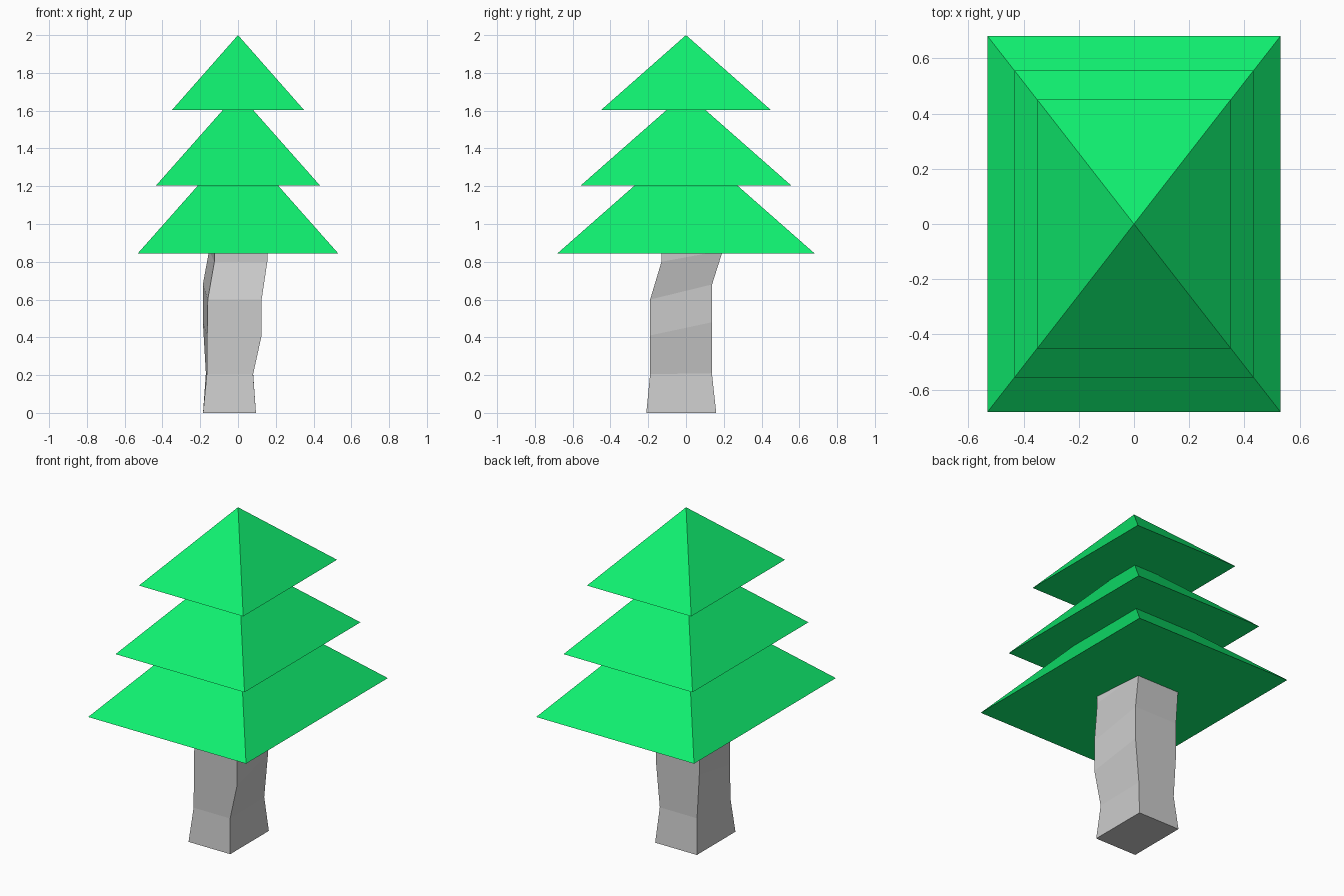
import bpy

if "Cube" in bpy.data.objects:
    bpy.data.objects.remove(bpy.data.objects["Cube"])

green = bpy.data.materials.new("leaf_green")
green.diffuse_color = (0.005, 0.87, 0.16, 1)
green.use_nodes = True
green.node_tree.nodes["Principled BSDF"].inputs["Base Color"].default_value = green.diffuse_color


def make_object(name, verts, faces, material=None):
    mesh = bpy.data.meshes.new(name)
    mesh.from_pydata(verts, [], faces)
    mesh.update()
    obj = bpy.data.objects.new(name, mesh)
    bpy.context.collection.objects.link(obj)
    if material:
        mesh.materials.append(material)
    return obj


def foliage(name, hx, hy, base, tip):
    verts = [(-hx, -hy, base), (hx, -hy, base), (hx, hy, base), (-hx, hy, base), (0, 0, tip)]
    sides = [(i, (i + 1) % 4, 4) for i in range(4)]
    make_object(name, verts, sides + [(3, 2, 1, 0)], green)


# Three stacked pyramids of foliage
foliage("lower_foliage", 0.53, 0.68, 0.845, 1.443)
foliage("middle_foliage", 0.433, 0.556, 1.205, 1.694)
foliage("upper_foliage", 0.35, 0.45, 1.603, 2.0)

# Crooked trunk: front left x, front right x, back left x, back right x,
# front y, back y, front z, back z for each ring
rings = [
    (-0.185, 0.095, -0.185, 0.095, -0.21, 0.16, 0.0, 0.0),
    (-0.165, 0.08, -0.17, 0.08, -0.19, 0.137, 0.205, 0.21),
    (-0.163, 0.125, -0.186, 0.105, -0.19, 0.138, 0.41, 0.48),
    (-0.16, 0.125, -0.186, 0.105, -0.19, 0.138, 0.60, 0.68),
    (-0.125, 0.155, -0.153, 0.13, -0.13, 0.195, 0.80, 0.86),
    (-0.125, 0.155, -0.153, 0.13, -0.13, 0.195, 0.95, 0.95),
]
verts = []
for fl, fr, bl, br, fy, by, fz, bz in rings:
    verts += [(fl, fy, fz), (fr, fy, fz), (br, by, bz), (bl, by, bz)]
faces = [(3, 2, 1, 0)]
for r in range(len(rings) - 1):
    a = 4 * r
    for i in range(4):
        j = (i + 1) % 4
        faces.append((a + i, a + j, a + 4 + j, a + 4 + i))
last = len(verts) - 4
faces.append((last, last + 1, last + 2, last + 3))
make_object("trunk", verts, faces)
